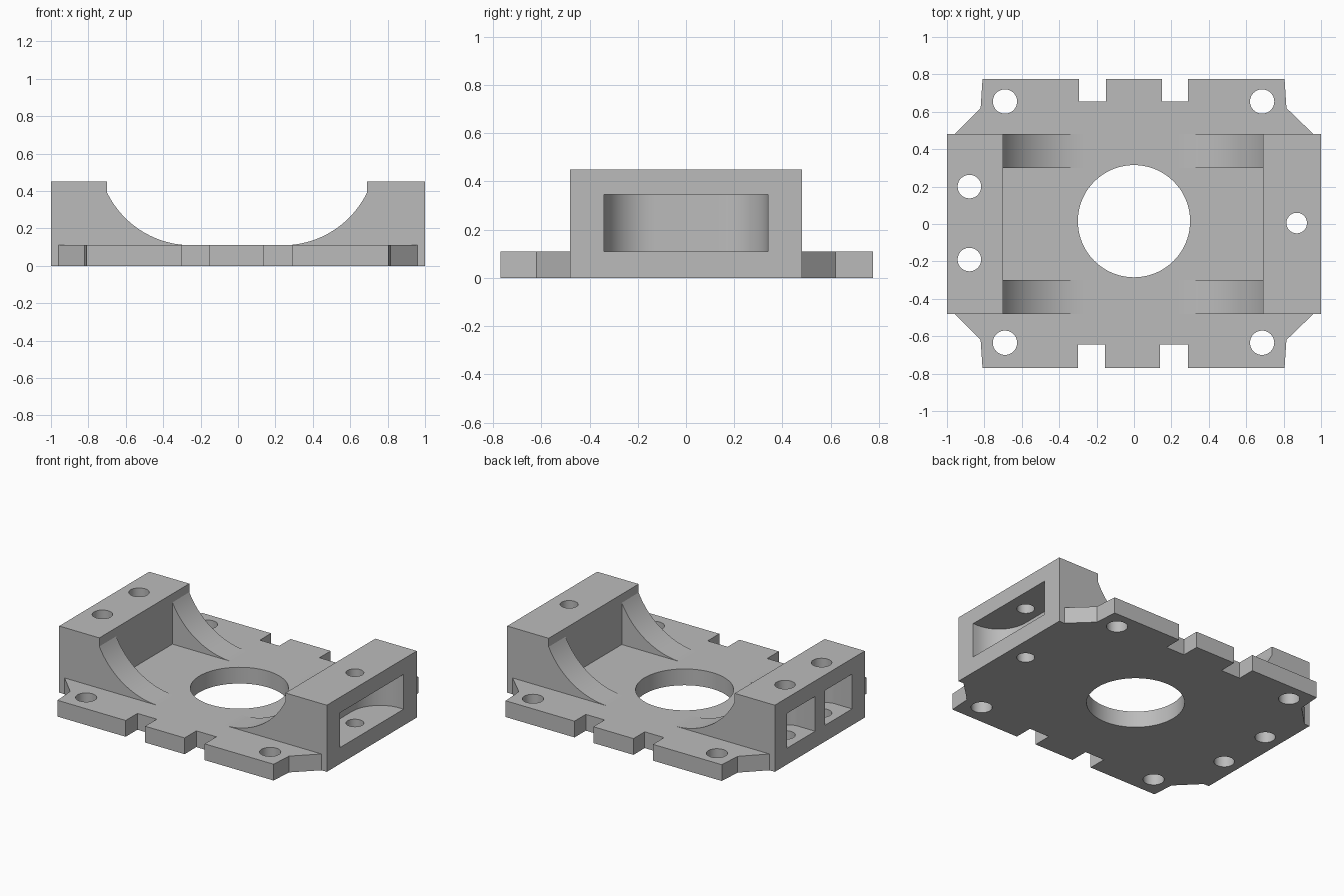
import bpy, bmesh, math
from mathutils import Matrix

cube = bpy.data.objects.get("Cube")
if cube:
    bpy.data.objects.remove(cube, do_unlink=True)

grey = bpy.data.materials.new("plain grey")
grey.use_nodes = True
grey.diffuse_color = (0.5, 0.5, 0.5, 1)
grey.node_tree.nodes["Principled BSDF"].inputs["Base Color"].default_value = (0.5, 0.5, 0.5, 1)

BASE, TOP, HALF = 0.11, 0.45, 0.48
WALL = {-1: -0.70, 1: 0.69}


def prism(name, outline, low, high, along_y=False):
    """Extrude a closed 2D outline along z, or along y for an x-z outline."""
    bm = bmesh.new()
    def place(a, b, h):
        return (a, h, b) if along_y else (a, b, h)
    face = bm.faces.new([bm.verts.new(place(a, b, low)) for a, b in outline])
    new = bmesh.ops.extrude_face_region(bm, geom=[face])["geom"]
    shift = place(0, 0, high - low)
    bmesh.ops.translate(bm, vec=shift, verts=[v for v in new if isinstance(v, bmesh.types.BMVert)])
    bmesh.ops.recalc_face_normals(bm, faces=bm.faces)
    mesh = bpy.data.meshes.new(name)
    bm.to_mesh(mesh)
    bm.free()
    obj = bpy.data.objects.new(name, mesh)
    bpy.context.collection.objects.link(obj)
    mesh.materials.append(grey)
    return obj


def box_outline(x0, x1, y0, y1):
    return [(x0, y0), (x1, y0), (x1, y1), (x0, y1)]


def arc(cx, cy, r, start, end, steps):
    angles = [math.radians(start + (end - start) * i / steps) for i in range(steps + 1)]
    return [(cx + r * math.cos(a), cy + r * math.sin(a)) for a in angles]


def hole(x, y, r, steps=40):
    return prism("hole_cutter", arc(x, y, r, 0, 360, steps)[:-1], -0.1, 0.6)


def pocket(side, y, half, depth, r):
    """Window cutter open at the outer end, with rounded inner corners."""
    inner = 1 - depth
    pts = [(1.1, -half)]
    pts += arc(inner + r, -half + r, r, 270, 180, 12)
    pts += arc(inner + r, half - r, r, 180, 90, 12)
    pts += [(1.1, half)]
    return prism("pocket_cutter", [(side * a, y + b) for a, b in pts], 0, 0.345)


def finish(obj, cutters=()):
    bpy.ops.object.select_all(action="DESELECT")
    bpy.context.view_layer.objects.active = obj
    obj.select_set(True)
    for cutter in cutters:
        mod = obj.modifiers.new("cut", "BOOLEAN")
        mod.operation = "DIFFERENCE"
        mod.solver = "EXACT"
        mod.object = cutter
        bpy.ops.object.modifier_apply(modifier=mod.name)
        bpy.data.objects.remove(cutter, do_unlink=True)
    bpy.ops.object.shade_smooth_by_angle(angle=math.radians(30))


# Base plate with chamfered ears and two notches on the front and back edges
front, back = -0.77, 0.775
outline = [
    (-1, -HALF), (-0.96, -HALF), (-0.82, -0.62), (-0.81, front),
    (-0.30, front), (-0.30, -0.645), (-0.155, -0.645), (-0.155, front),
    (0.14, front), (0.14, -0.645), (0.29, -0.645), (0.29, front),
    (0.805, front), (0.815, -0.62), (0.96, -HALF), (1, -HALF),
    (1, HALF), (0.96, HALF), (0.815, 0.62), (0.805, back),
    (0.29, back), (0.29, 0.655), (0.15, 0.655), (0.15, back),
    (-0.15, back), (-0.15, 0.655), (-0.295, 0.655), (-0.295, back),
    (-0.81, back), (-0.82, 0.62), (-0.96, HALF), (-1, HALF),
]
screw_holes = {-1: [(-0.88, 0.2, 0.063), (-0.88, -0.19, 0.063)], 1: [(0.87, 0.005, 0.055)]}
plate_holes = [(0, 0.015, 0.30)] + screw_holes[-1] + screw_holes[1]
plate_holes += [(x, y, 0.065) for x in (-0.69, 0.685) for y in (-0.635, 0.655)]
plate = prism("base_plate", outline, 0, BASE)
finish(plate, [hole(x, y, r, 80 if r > 0.2 else 40) for x, y, r in plate_holes])

# End blocks with screw holes and side pockets
pockets = {-1: [(0.2, 0.15, 0.23, 0.1), (-0.2, 0.145, 0.23, 0.1)],
           1: [(0, 0.34, 0.24, 0.21)]}
for side, name in ((-1, "right_end_block"), (1, "left_end_block")):
    lo, hi = sorted((WALL[side], side))
    block = prism(name, box_outline(lo, hi, -HALF, HALF), BASE, TOP)
    cutters = [pocket(side, *p) for p in pockets[side]]
    cutters += [hole(*h) for h in screw_holes[side]]
    finish(block, cutters)

# Concave cheeks that sweep from the blocks down to the plate
for side, name in ((-1, "right"), (1, "left")):
    wall = abs(WALL[side])
    radius, centre = 0.5, wall - 0.45
    end = math.degrees(math.acos(0.45 / radius))
    curve = arc(centre, BASE + radius, radius, -90, -end, 32)
    profile = [(side * x, z) for x, z in curve + [(wall, BASE)]]
    for y0, y1, place in ((-HALF, -0.30, "front"), (0.30, HALF, "back")):
        finish(prism(f"{name}_{place}_cheek", profile, y0, y1, along_y=True))
